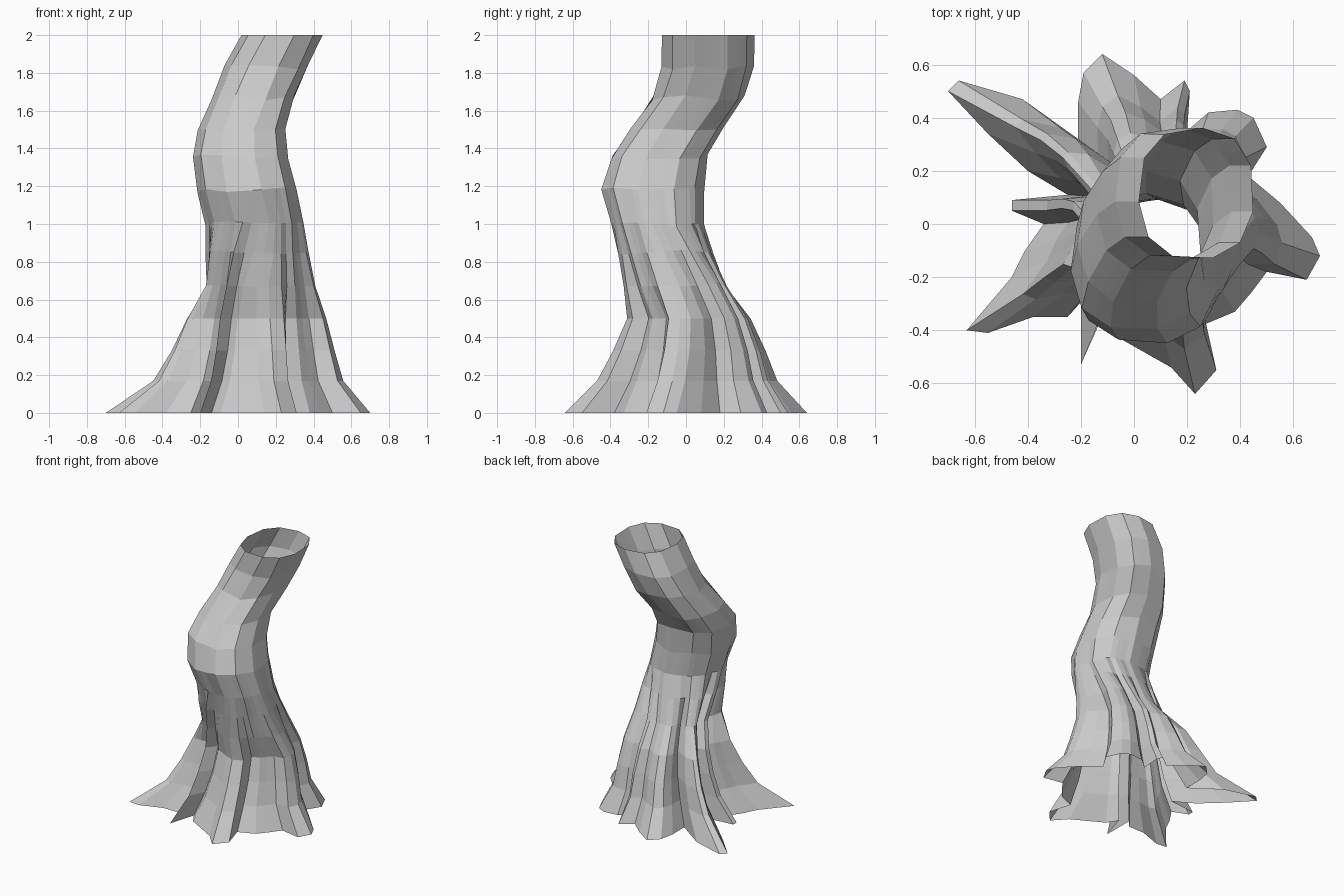
import bpy, bmesh, math, random
from mathutils import Vector

random.seed(4)
SIDES = 11          # facets around the upper trunk
SPLIT = 4           # root columns per facet
COLUMNS = SIDES * SPLIT
START_ANGLE = math.radians(-12)
BOXINESS = .82      # below one squares off the trunk section
ROOT_AXIS = Vector((.11, -.04))

# Ground outline of the root flare, counter-clockwise from the left root
ROOT_OUTLINE = [
    (.70, -.12), (.67, -.05), (.55, .08), (.43, .18),
    # back left roots
    (.50, .29), (.45, .40), (.39, .43), (.28, .42),
    (.20, .35), (.21, .50), (.19, .54), (.10, .47),
    # back root
    (0, .56), (-.12, .64), (-.19, .57), (-.21, .46), (-.21, .32),
    # long back right root
    (-.42, .47), (-.66, .54), (-.70, .50), (-.55, .34), (-.40, .20), (-.25, .11),
    # thin right root
    (-.46, .09), (-.46, .05), (-.34, 0),
    # front right roots
    (-.41, -.1), (-.46, -.2), (-.63, -.40), (-.55, -.41), (-.38, -.35),
    (-.25, -.35), (-.2, -.29), (-.2, -.53), (-.14, -.33), (-.09, -.41),
    # front root
    (.14, -.54), (.23, -.64), (.31, -.55), (.26, -.38),
    # front left root
    (.38, -.33), (.44, -.26), (.50, -.18), (.65, -.21),
]

# Trunk sections: height, x range, y range, share of the root flare, groove depth
SECTIONS = [
    (0, -.17, .38, -.27, .30, 1, 0),
    (.17, -.17, .38, -.26, .30, .56, .6),
    (.33, -.16, .39, -.22, .29, .40, .8),
    (.50, -.16, .39, -.20, .25, .26, .8),
    (.68, -.15, .39, -.31, .19, .08, .6),
    (.85, -.17, .37, -.36, .13, .03, .35),
    (1, -.17, .35, -.40, .09, 0, .15),
    (1.18, -.21, .31, -.45, .09, 0, 0),
    (1.36, -.235, .27, -.40, .11, 0, 0),
    (1.5, -.21, .25, -.30, .20, 0, 0),
    (1.67, -.14, .30, -.18, .31, 0, 0),
    (1.83, -.07, .37, -.13, .36, 0, 0),
    (2, .02, .45, -.13, .36, 0, 0),
]


def squared(value):
    return math.copysign(abs(value) ** BOXINESS, value)


def trunk_corners(z, x0, x1, y0, y1):
    """Slightly irregular faceted ring filling the given extents."""
    wobble = .015 if .6 < z < 1.9 else 0
    corners = []
    for k in range(SIDES):
        angle = START_ANGLE + math.tau * k / SIDES
        size = .505 * (1 + random.uniform(-wobble, wobble))
        corners.append(Vector((
            (x0 + x1) / 2 + (x1 - x0) * size * squared(math.cos(angle)),
            (y0 + y1) / 2 + (y1 - y0) * size * squared(math.sin(angle)),
            z + random.uniform(-wobble, wobble))))
    return corners


ARMS = [Vector(p) - ROOT_AXIS for p in ROOT_OUTLINE]


def valley(i):
    """How far a column lies inside its neighbours, zero on a root ridge."""
    around = sum(ARMS[(i + d) % COLUMNS].length for d in range(-4, 5)) / 9
    return max(0, 1 - ARMS[i].length / around)


def drift(i):
    """Columns by which a root's bearing differs from even spacing."""
    even = START_ANGLE + math.tau * i / COLUMNS
    turn = math.atan2(ARMS[i].y, ARMS[i].x) - even
    return math.remainder(turn, math.tau) * COLUMNS / math.tau


VALLEYS = [valley(i) for i in range(COLUMNS)]
DRIFTS = [sum(drift((i + d) % COLUMNS) for d in range(-3, 4)) / 7
          for i in range(COLUMNS)]


def section_points(z, x0, x1, y0, y1, flare, groove):
    """Blend the faceted trunk ring towards the root outline."""
    corners = trunk_corners(z, x0, x1, y0, y1)
    axis = Vector(((x0 + x1) / 2, (y0 + y1) / 2, z))
    follow = min(1, flare * 12)
    points = []
    for i in range(COLUMNS):
        place = (i + DRIFTS[i] * follow) / SPLIT
        k = math.floor(place)
        trunk = corners[k % SIDES].lerp(corners[(k + 1) % SIDES], place - k)
        trunk = trunk.lerp(axis, groove * VALLEYS[i])
        root = Vector((*ROOT_OUTLINE[i], z))
        points.append(trunk.lerp(root, flare))
    return points


cube = bpy.data.objects.get("Cube")
if cube:
    bpy.data.objects.remove(cube, do_unlink=True)

# Bark colour
bark = bpy.data.materials.new("grey_bark")
bark.use_nodes = True
colour = (.6, .6, .6, 1)
bark.diffuse_color = colour
bark.node_tree.nodes["Principled BSDF"].inputs["Base Color"].default_value = colour

# Hollow trunk with flaring roots, open at both ends
bm = bmesh.new()
rings = [[bm.verts.new(p) for p in section_points(*s)] for s in SECTIONS]
for low, high in zip(rings, rings[1:]):
    for i in range(COLUMNS):
        j = (i + 1) % COLUMNS
        bm.faces.new((low[i], low[j], high[j], high[i]))

mesh = bpy.data.meshes.new("tree_trunk")
bm.to_mesh(mesh)
bm.free()
mesh.materials.append(bark)
trunk = bpy.data.objects.new("tree_trunk", mesh)
bpy.context.collection.objects.link(trunk)
